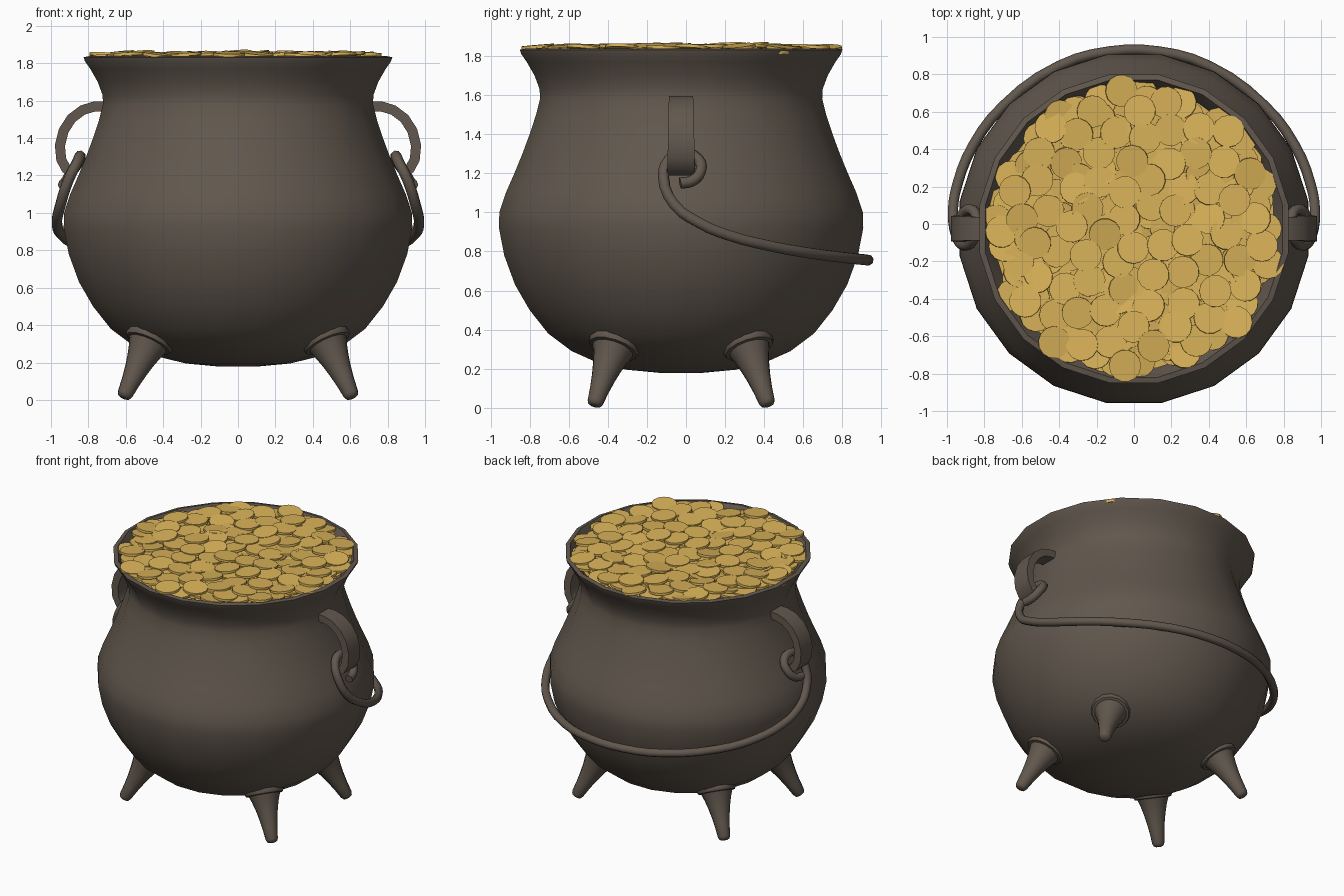
import bpy, bmesh, math, random
from mathutils import Vector, Matrix

if "Cube" in bpy.data.objects:
    bpy.data.objects.remove(bpy.data.objects["Cube"])

random.seed(7)
CY = -0.025  # pot axis in y


def material(name, rgb):
    m = bpy.data.materials.new(name)
    m.diffuse_color = (*rgb, 1)
    m.use_nodes = True
    m.node_tree.nodes["Principled BSDF"].inputs["Base Color"].default_value = m.diffuse_color
    return m


IRON = material("dark_iron", (0.120, 0.096, 0.075))
GOLD = material("coin_gold", (0.70, 0.45, 0.10))


def finish(bm, name, mat, angle=40):
    bmesh.ops.recalc_face_normals(bm, faces=bm.faces[:])
    me = bpy.data.meshes.new(name)
    bm.to_mesh(me)
    bm.free()
    ob = bpy.data.objects.new(name, me)
    bpy.context.collection.objects.link(ob)
    me.materials.append(mat)
    smooth(ob, angle)
    return ob


def smooth(ob, angle):
    bpy.ops.object.select_all(action='DESELECT')
    ob.select_set(True)
    bpy.context.view_layer.objects.active = ob
    bpy.ops.object.shade_smooth_by_angle(angle=math.radians(angle))


def lathe(bm, profile, sides, mat=Matrix(), offset=0.0):
    """Revolve (radius, height) points about local z, capping both ends."""
    rings = []
    for r, z in profile:
        rings.append([bm.verts.new(mat @ Vector((
            r * math.cos(offset + math.tau * i / sides),
            r * math.sin(offset + math.tau * i / sides), z))) for i in range(sides)])
    for a, b in zip(rings, rings[1:]):
        for i in range(sides):
            j = (i + 1) % sides
            bm.faces.new((a[i], a[j], b[j], b[i]))
    bm.faces.new(rings[0][::-1])
    bm.faces.new(rings[-1])


# pot body: 20-sided lathe with flared lip and inner wall
profile = [(.10, .178), (.28, .195), (.43, .232), (.56, .29), (.68, .38), (.775, .50),
           (.85, .63), (.905, .78), (.932, .92), (.93, 1.0), (.897, 1.1), (.853, 1.2),
           (.812, 1.3), (.775, 1.4), (.742, 1.5), (.722, 1.58), (.724, 1.63),
           (.750, 1.70), (.790, 1.77), (.818, 1.81), (.825, 1.832),
           (.795, 1.838), (.780, 1.815), (.755, 1.77), (.70, 1.68), (.70, 1.60)]
k = 1 / math.cos(math.pi / 20)
bm = bmesh.new()
lathe(bm, [(r * k, z) for r, z in profile], 20, Matrix.Translation((0, CY, 0)), math.pi / 20)
finish(bm, "pot_body", IRON, 45)

# four splayed legs with collars
leg = [(.10, -.06), (.132, -.02), (.135, .0), (.127, .017), (.108, .02), (.093, .06), (.076, .12),
       (.063, .18), (.051, .25), (.042, .325), (.034, .343), (.018, .350)]
for sx, side in ((1, "right"), (-1, "left")):
    for sy, end in ((1, "back"), (-1, "front")):
        a = math.radians(36)
        out = Vector((sx * math.cos(a), sy * math.sin(a), 0))
        base = out * .585 + Vector((0, CY, .315))
        axis = (out * .757 + Vector((0, CY, .012)) - base).normalized()
        m = Matrix.Translation(base) @ axis.to_track_quat('Z', 'Y').to_matrix().to_4x4()
        bm = bmesh.new()
        lathe(bm, leg, 14, m)
        finish(bm, f"{end}_{side}_leg", IRON, 45)

# curved strap ears on both sides
ear = [(.69, 1.57), (.77, 1.568), (.83, 1.55), (.89, 1.505), (.932, 1.44), (.952, 1.36),
       (.945, 1.285), (.918, 1.235), (.875, 1.212)]
for s, side in ((1, "right"), (-1, "left")):
    bm = bmesh.new()
    rings = []
    for i, p in enumerate(ear):
        a, b = Vector(ear[max(i - 1, 0)]), Vector(ear[min(i + 1, len(ear) - 1)])
        t = (b - a).normalized()
        n = Vector((-t.y, t.x)) * .027
        w = .06 + .012 * i / (len(ear) - 1)
        rings.append([bm.verts.new((s * (p[0] + q * n.x), CY + y, p[1] + q * n.y))
                      for q, y in ((1, -w), (1, w), (-1, w), (-1, -w))])
    for a, b in zip(rings, rings[1:]):
        for i in range(4):
            j = (i + 1) % 4
            bm.faces.new((a[i], a[j], b[j], b[i]))
    bm.faces.new(rings[0])
    bm.faces.new(rings[-1][::-1])
    finish(bm, f"{side}_ear", IRON, 40)

# hanging bail handle, hooked through both ears
half = [(.935, -.03, 1.15), (.925, .03, 1.16), (.895, .075, 1.21), (.85, .06, 1.275),
        (.845, -.02, 1.305), (.86, -.085, 1.27), (.905, -.115, 1.18), (.95, -.06, 1.04),
        (.968, .07, .945), (.945, .21, .885), (.86, .42, .83), (.70, .63, .792),
        (.40, .845, .765)]
path = half + [(.13, .922, .757), (-.13, .922, .757)] + [(-x, y, z) for x, y, z in half[::-1]]
cu = bpy.data.curves.new("bail_handle", 'CURVE')
cu.dimensions = '3D'
cu.bevel_depth = .029
cu.bevel_resolution = 2
cu.use_fill_caps = True
cu.resolution_u = 3
sp = cu.splines.new('BEZIER')
sp.bezier_points.add(len(path) - 1)
for bp, p in zip(sp.bezier_points, path):
    bp.co = p
    bp.handle_left_type = bp.handle_right_type = 'AUTO'
cu.materials.append(IRON)
bail = bpy.data.objects.new("bail_handle", cu)
bpy.context.collection.objects.link(bail)
bpy.ops.object.select_all(action='DESELECT')
bail.select_set(True)
bpy.context.view_layer.objects.active = bail
bpy.ops.object.convert(target='MESH')
smooth(bpy.context.view_layer.objects.active, 50)

# gold bed closing gaps beneath the coins
bm = bmesh.new()
lathe(bm, [(.73, 1.74), (.755, 1.79)], 20, Matrix.Translation((0, CY, 0)), math.pi / 20)
finish(bm, "coin_bed", GOLD, 30)

# loose coins: sunflower layers with jitter and small tilts
bm = bmesh.new()
for count, z0, reach in ((150, 1.805, .70), (150, 1.825, .735), (75, 1.845, .745)):
    turn = random.uniform(0, math.tau)
    for i in range(count):
        r = reach * math.sqrt((i + .5) / count)
        a = turn + i * 2.399963
        x = r * math.cos(a) + random.uniform(-.02, .02)
        y = CY + r * math.sin(a) + random.uniform(-.02, .02)
        tilt = Matrix.Rotation(math.radians(random.uniform(1, 10)), 4,
                               Vector((random.uniform(-1, 1), random.uniform(-1, 1), 0)).normalized())
        spin = Matrix.Rotation(random.uniform(0, math.tau), 4, 'Z')
        z = z0 + random.uniform(-.007, .007)
        lathe(bm, [(.086, -.008), (.086, .008)], 14, Matrix.Translation((x, y, z)) @ tilt @ spin)
finish(bm, "gold_coins", GOLD, 30)
